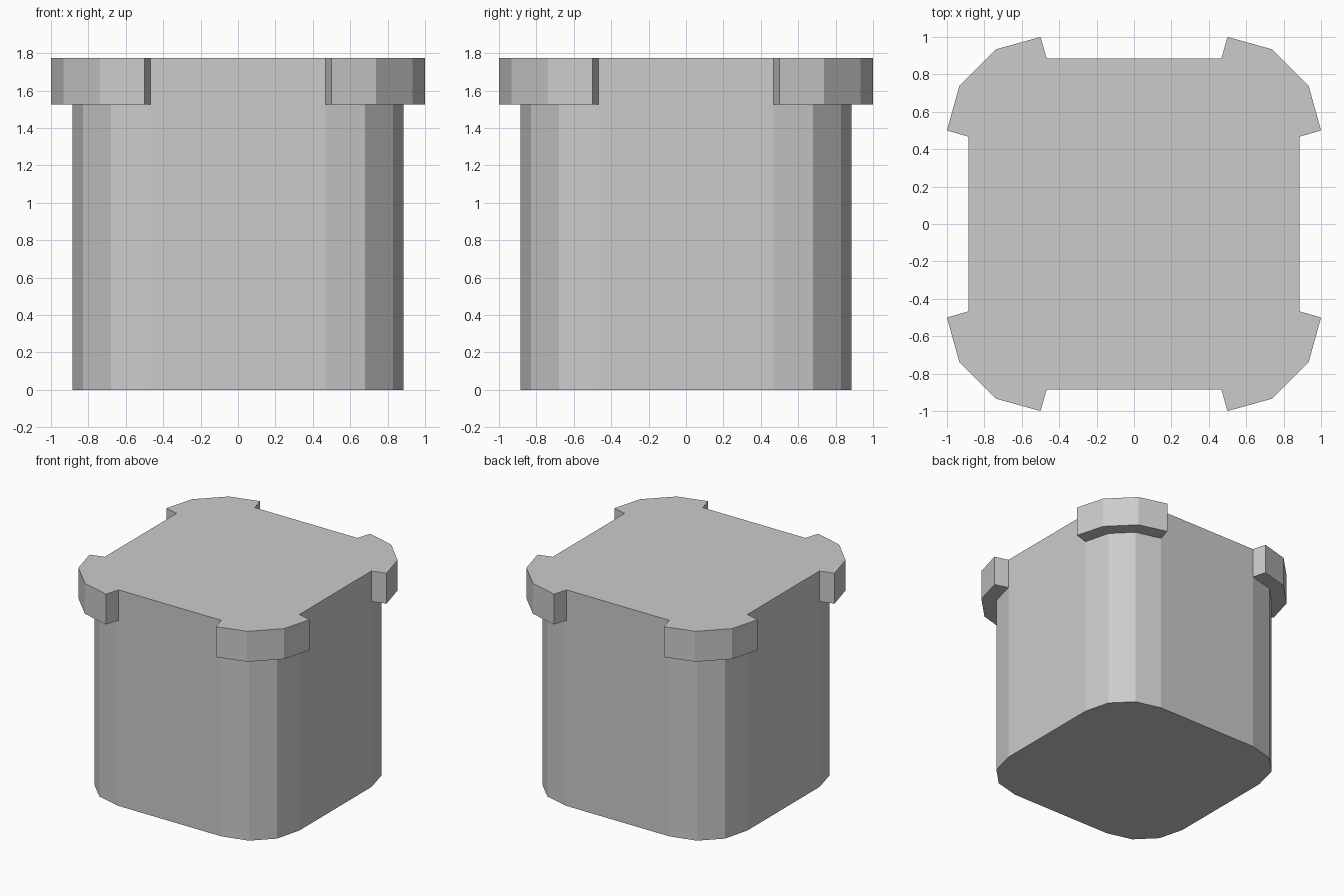
import bpy, bmesh

if "Cube" in bpy.data.objects:
    bpy.data.objects.remove(bpy.data.objects["Cube"])

BODY = [(0.885, 0.467), (0.83, 0.68), (0.68, 0.83), (0.467, 0.885)]
LIP = [(1.0, 0.5), (0.934, 0.738), (0.738, 0.934), (0.5, 1.0)]
LIP_Z, TOP_Z = 1.525, 1.775


def around(corner):
    """Repeat a corner profile in all four quadrants, counter-clockwise."""
    pts, current = [], corner
    for _ in range(4):
        pts += current
        current = [(-y, x) for x, y in current]
    return pts


bm = bmesh.new()


def ring(corner, z):
    return [bm.verts.new((x, y, z)) for x, y in around(corner)]


base, mid, top = ring(BODY, 0), ring(BODY, LIP_Z), ring(BODY, TOP_Z)
low, high = ring(LIP, LIP_Z), ring(LIP, TOP_Z)

# Body walls, with corner lips replacing the upper band at each corner
bm.faces.new(base[::-1])
bm.faces.new(top)
for i in range(16):
    j = (i + 1) % 16
    bm.faces.new((base[i], base[j], mid[j], mid[i]))
    if i % 4 == 3:
        bm.faces.new((mid[i], mid[j], top[j], top[i]))
    else:
        bm.faces.new((low[i], low[j], high[j], high[i]))
        bm.faces.new((mid[i], mid[j], low[j], low[i]))
        bm.faces.new((high[i], high[j], top[j], top[i]))

# End caps of each lip
for c in range(0, 16, 4):
    for k in (c, c + 3):
        bm.faces.new((mid[k], low[k], high[k], top[k]))

bmesh.ops.recalc_face_normals(bm, faces=bm.faces)
mesh = bpy.data.meshes.new("block_with_corner_lips")
bm.to_mesh(mesh)
bm.free()
bpy.context.collection.objects.link(bpy.data.objects.new("block_with_corner_lips", mesh))
